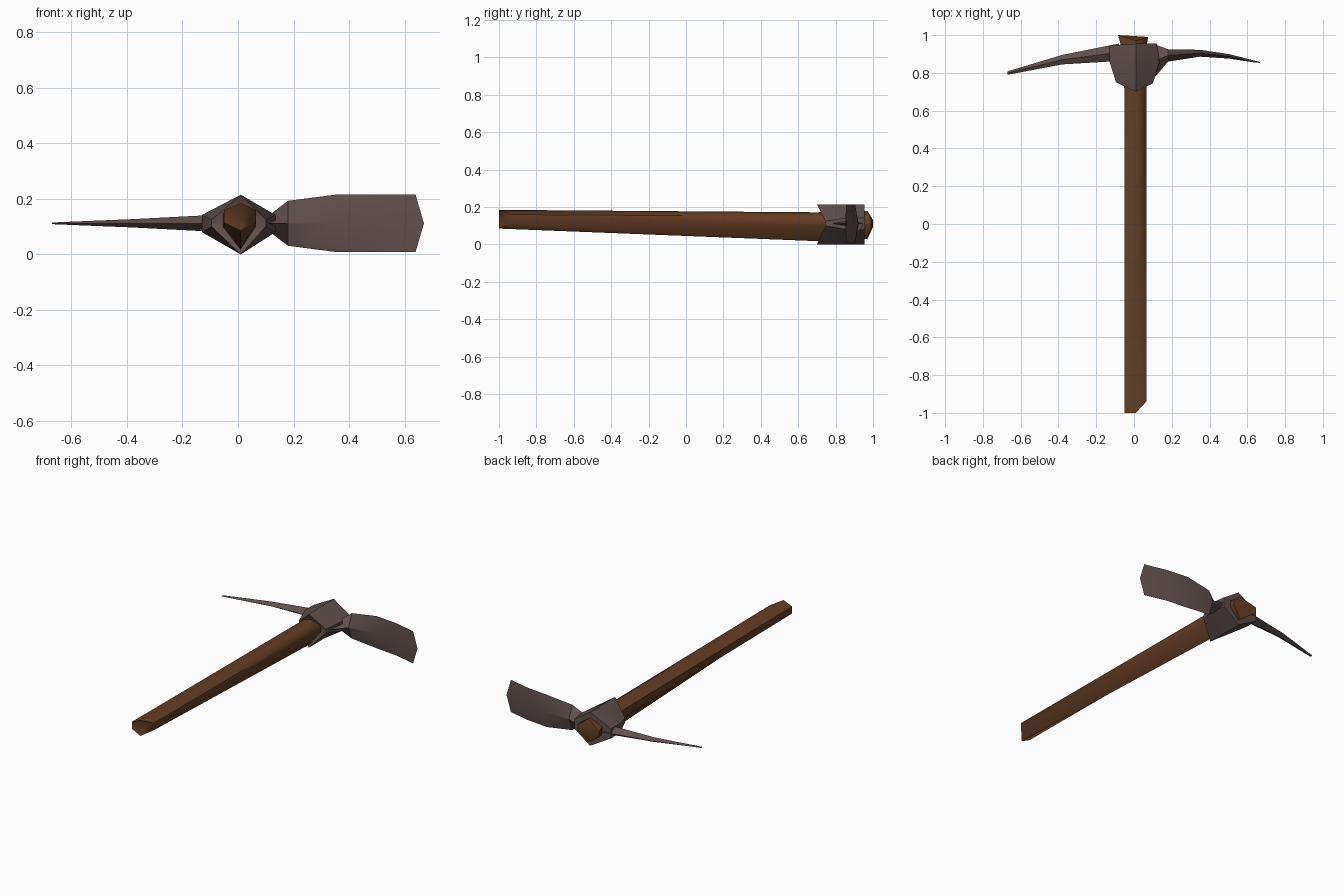
import bpy, bmesh, math

cube = bpy.data.objects.get("Cube")
if cube:
    bpy.data.objects.remove(cube, do_unlink=True)


def material(name, color):
    m = bpy.data.materials.new(name)
    m.use_nodes = True
    m.diffuse_color = (*color, 1)
    m.node_tree.nodes["Principled BSDF"].inputs["Base Color"].default_value = (*color, 1)
    return m


WOOD = material("brown wood", (0.13, 0.047, 0.016))
IRON = material("dark iron", (0.118, 0.08, 0.074))
MID = 0.112  # height of the head's centre line


def loft(name, rings, centres, mat, angle):
    """Skin matching rings of points and close both ends with a fan."""
    bm = bmesh.new()
    loops = [[bm.verts.new(p) for p in ring] for ring in rings]
    n = len(loops[0])
    for a, b in zip(loops, loops[1:]):
        for i in range(n):
            j = (i + 1) % n
            bm.faces.new((a[i], a[j], b[j], b[i]))
    for loop, centre in zip((loops[0], loops[-1]), centres):
        c = bm.verts.new(centre)
        for i in range(n):
            bm.faces.new((loop[i], loop[(i + 1) % n], c))
    bmesh.ops.recalc_face_normals(bm, faces=bm.faces)
    mesh = bpy.data.meshes.new(name)
    bm.to_mesh(mesh)
    bm.free()
    obj = bpy.data.objects.new(name, mesh)
    bpy.context.collection.objects.link(obj)
    mesh.materials.append(mat)
    bpy.ops.object.select_all(action="DESELECT")
    obj.select_set(True)
    bpy.context.view_layer.objects.active = obj
    bpy.ops.object.shade_smooth_by_angle(angle=math.radians(angle))
    return obj


def six_sided(y_left, y_mid, y_right, left, right, bottom, top, low, high):
    """Six-sided ring across y: top, right pair, bottom, left pair."""
    return [(0.01, y_mid, top), (right, y_right, high), (right, y_right, low),
            (0.01, y_mid, bottom), (left, y_left, low), (left, y_left, high)]


def diamond(x, x_mid, front, back, half):
    """Four-sided ring across x: front, top, back, bottom."""
    y = (front + back) / 2
    return [(x_mid, front, MID), (x, y, MID + half),
            (x_mid, back, MID), (x, y, MID - half)]


# Handle: tapered, with one clipped corner at the grip and a flared far end
loft("handle", [
    six_sided(-1, -1, -0.94, -0.05, 0.065, 0.085, 0.185, 0.115, 0.16),
    six_sided(0.7, 0.7, 0.7, -0.05, 0.065, 0.018, 0.172, 0.1, 0.15),
    six_sided(0.95, 0.95, 0.95, -0.07, 0.068, 0.03, 0.18, 0.095, 0.14),
    six_sided(1, 0.97, 0.99, -0.085, 0.075, 0.03, 0.18, 0.095, 0.13),
], [(0.01, -0.98, 0.135), (0, 0.995, MID)], WOOD, 62)

# Collar: pointed above and below, notched at the sides
loft("head_collar", [
    six_sided(0.75, 0.70, 0.745, -0.095, 0.1, 0, 0.215, 0.1, 0.125),
    six_sided(0.86, 0.86, 0.86, -0.13, 0.135, 0, 0.215, 0.08, 0.142),
    six_sided(0.945, 0.955, 0.955, -0.13, 0.12, 0, 0.215, 0.08, 0.142),
], [(0.01, 0.75, MID), (0.01, 0.952, MID)], IRON, 30)

# Pick: long curved spike
loft("pick_spike", [diamond(x, x, f, b, h) for x, f, b, h in (
    (-0.08, 0.84, 0.955, 0.035),
    (-0.13, 0.86, 0.945, 0.028),
    (-0.38, 0.845, 0.895, 0.015),
    (-0.67, 0.79, 0.808, 0.003),
)], [(-0.08, 0.9, MID), (-0.67, 0.8, MID)], IRON, 30)

# Adze: broad blade growing out of a narrow neck
loft("adze_blade", [diamond(x, m, f, b, h) for x, m, f, b, h in (
    (0.10, 0.10, 0.765, 0.955, 0.02),
    (0.18, 0.18, 0.86, 0.925, 0.081),
    (0.35, 0.35, 0.886, 0.922, 0.103),
    (0.5, 0.5, 0.876, 0.9, 0.103),
    (0.64, 0.67, 0.853, 0.857, 0.103),
)], [(0.10, 0.86, MID), (0.665, 0.855, MID)], IRON, 30)
